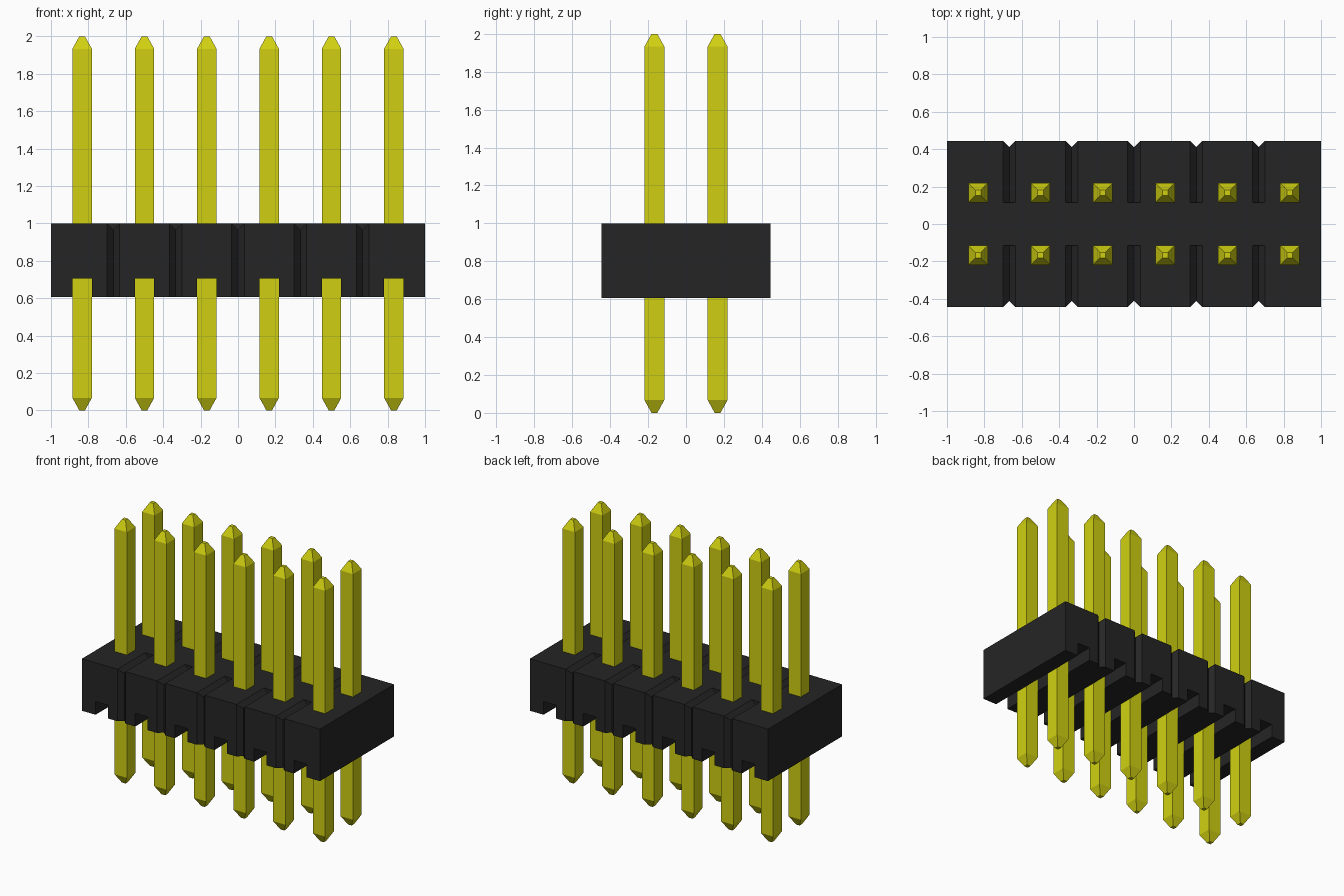
import bpy, bmesh
from mathutils import Vector

if "Cube" in bpy.data.objects:
    bpy.data.objects.remove(bpy.data.objects["Cube"], do_unlink=True)


def material(name, rgb):
    m = bpy.data.materials.new(name)
    m.use_nodes = True
    m.diffuse_color = (*rgb, 1)
    m.node_tree.nodes["Principled BSDF"].inputs["Base Color"].default_value = (*rgb, 1)
    return m


black = material("black plastic", (0.0185, 0.0185, 0.0185))
yellow = material("yellow metal", (0.63, 0.63, 0.006))

PITCH = 1 / 3
PIN_X = [(i - 2.5) * PITCH for i in range(6)]
GROOVE_X = [(i - 2) * PITCH for i in range(5)]
HALF_Y, BOTTOM, TOP = 0.445, 0.605, 1.0


def make_object(name, bm, mat):
    bmesh.ops.recalc_face_normals(bm, faces=bm.faces)
    mesh = bpy.data.meshes.new(name)
    bm.to_mesh(mesh)
    bm.free()
    mesh.materials.append(mat)
    obj = bpy.data.objects.new(name, mesh)
    bpy.context.collection.objects.link(obj)
    return obj


def add_prism(bm, points, direction):
    """Extrude a flat outline along a direction."""
    face = bm.faces.new([bm.verts.new(p) for p in points])
    ext = bmesh.ops.extrude_face_region(bm, geom=[face])["geom"]
    verts = [v for v in ext if isinstance(v, bmesh.types.BMVert)]
    bmesh.ops.translate(bm, verts=verts, vec=Vector(direction))


def add_box(bm, x0, x1, y0, y1, z0, z1):
    add_prism(bm, [(x0, y0, z0), (x1, y0, z0), (x1, y1, z0), (x0, y1, z0)], (0, 0, z1 - z0))


def cut(target, bm):
    cutter = make_object("cutter", bm, black)
    cutter.hide_render = True
    mod = target.modifiers.new("cut", "BOOLEAN")
    mod.operation, mod.solver, mod.object = "DIFFERENCE", "EXACT", cutter
    bpy.context.view_layer.objects.active = target
    bpy.ops.object.modifier_apply(modifier=mod.name)
    bpy.data.objects.remove(cutter, do_unlink=True)


# Housing block
bm = bmesh.new()
add_box(bm, -1, 1, -HALF_Y, HALF_Y, BOTTOM, TOP)
housing = make_object("housing", bm, black)

# Channels under each pair of pins
bm = bmesh.new()
for x in PIN_X:
    add_box(bm, x - 0.052, x + 0.052, -0.6, 0.6, 0.5, 0.705)
cut(housing, bm)

# V grooves between the segments: on the top, then down the front and back
D = 0.034
bm = bmesh.new()
for x in GROOVE_X:
    for s in (-1, 1):
        add_prism(bm, [(x, s * 0.115, TOP - D), (x + 2 * D, s * 0.115, TOP + D),
                       (x - 2 * D, s * 0.115, TOP + D)], (0, s * 0.5, 0))
cut(housing, bm)
bm = bmesh.new()
for x in GROOVE_X:
    for s in (-1, 1):
        add_prism(bm, [(x, s * (HALF_Y - D), 0.5), (x + 2 * D, s * (HALF_Y + D), 0.5),
                       (x - 2 * D, s * (HALF_Y + D), 0.5)], (0, 0, 0.7))
cut(housing, bm)

# Square pins with tapered ends, lofted from (height, half width) rings
PROFILE = [(0, 0.015), (0.067, 0.052), (1.933, 0.052), (2, 0.015)]
for row, y in (("front", -PITCH / 2), ("back", PITCH / 2)):
    for i, x in enumerate(PIN_X):
        bm = bmesh.new()
        rings = [[bm.verts.new((x + a * w, y + b * w, z))
                  for a, b in ((-1, -1), (1, -1), (1, 1), (-1, 1))] for z, w in PROFILE]
        for lo, hi in zip(rings, rings[1:]):
            for k in range(4):
                n = (k + 1) % 4
                bm.faces.new((lo[k], lo[n], hi[n], hi[k]))
        bm.faces.new(rings[0])
        bm.faces.new(rings[-1])
        make_object(f"{row}_pin_{i + 1}", bm, yellow)
